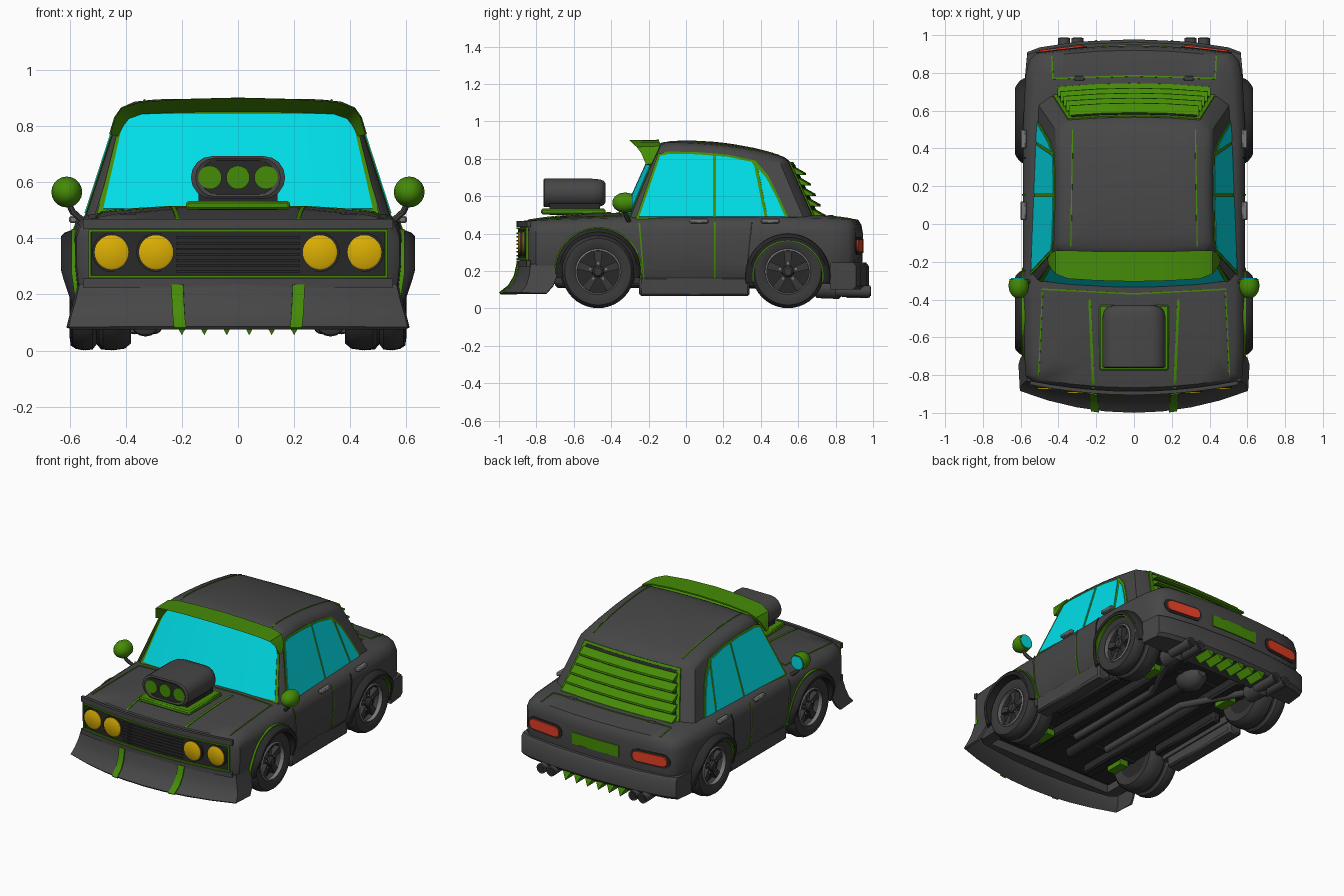
import bpy, bmesh, math
from mathutils import Vector
from mathutils.bvhtree import BVHTree

if "Cube" in bpy.data.objects:
    bpy.data.objects.remove(bpy.data.objects["Cube"])
def mat(name, *c):
    m = bpy.data.materials.new(name)
    m.diffuse_color = (*c, 1)
    m.use_nodes = True
    m.node_tree.nodes["Principled BSDF"].inputs["Base Color"].default_value = m.diffuse_color
    return m
BODY, BLACK = mat("body_grey", .062, .062, .062), mat("trim_black", .022, .022, .022)
TYRE, GREEN = mat("tyre_grey", .040, .040, .040), mat("green", .06, .26, .002)
CYAN, YELLOW = mat("glass_cyan", 0, .78, .86), mat("lamp_yellow", .72, .43, .001)
RED, GREY = mat("lamp_red", .78, .05, .018), mat("metal_grey", .19, .19, .19)
# helpers: geometry functions return (verts, faces), make() joins them into one object
def make(name, m, *parts, mirror=False, thick=0, bevel=0):
    bm = bmesh.new()
    for vs, fs in parts:
        for s in ((1, -1) if mirror else (1,)):
            bv = [bm.verts.new((p[0] * s, p[1], p[2])) for p in vs]
            for f in fs:
                bm.faces.new([bv[i] for i in dict.fromkeys(f)][::s])
    bmesh.ops.recalc_face_normals(bm, faces=bm.faces)
    me = bpy.data.meshes.new(name)
    bm.to_mesh(me)
    me.materials.append(m)
    o = bpy.data.objects.new(name, me)
    bpy.context.collection.objects.link(o)
    if thick:
        md = o.modifiers.new("thick", 'SOLIDIFY')
        md.thickness, md.offset = thick, 0
    if bevel:
        o.modifiers.new("bevel", 'BEVEL').width = bevel
    return o
def loft(rings, pair=False):   # pair: caps made of strips across the mirror plane
    n, k = len(rings[0]), len(rings)
    f = [(a*n+i, a*n+(i+1) % n, a*n+n+(i+1) % n, a*n+n+i) for a in range(k-1) for i in range(n)]
    for b in (0, (k-1)*n):
        f += [(b+i, b+i+1, b+(n-i-1) % n, b+(n-i) % n) for i in range(n//2)] if pair else [tuple(range(b, b+n))]
    return [p for r in rings for p in r], f
def grid(rows):
    n = len(rows[0])
    return [p for r in rows for p in r], [(a*n+i, a*n+i+1, a*n+n+i+1, a*n+n+i) for a in range(len(rows)-1) for i in range(n-1)]
sym = lambda half: half + [(-x, y, z) for x, y, z in half[-2:0:-1]]    # right half -> full ring
full = lambda r: [(-x, y, z) for x, y, z in r[:0:-1]] + r               # right half -> full row
box = lambda x0, x1, y0, y1, z0, z1: loft([[(x0, y0, z), (x1, y0, z), (x1, y1, z), (x0, y1, z)] for z in (z0, z1)])
def tube(path, r, n=14):
    path, rings = [Vector(p) for p in path], []
    for i, p in enumerate(path):
        q = (path[min(i+1, len(path)-1)] - path[max(i-1, 0)]).to_track_quat('Z', 'Y')
        rr = r[i] if isinstance(r, tuple) else r
        rings.append([tuple(p + q @ Vector((rr*math.cos(t*math.tau/n), rr*math.sin(t*math.tau/n), 0))) for t in range(n)])
    return loft(rings)
def lathe(prof, cy, cz, n=36, a0=0, a1=360):   # closed (r, x) profile about the x axis
    ang, k = [math.radians(a0 + (a1-a0)*i/n) for i in range(n+1)], len(prof)
    rings = [[(x, cy + r*math.cos(a), cz + r*math.sin(a)) for r, x in prof] for a in ang]
    if a1 - a0 < 360:
        return loft(rings)
    v, f = loft(rings[:-1])
    return v, f[:-2] + [((n-1)*k+i, (n-1)*k+(i+1) % k, (i+1) % k, i) for i in range(k)]
def capsule(cx, y, cz, hw, hh, s=1, n=8):
    return [(cx + s*d*(hw-hh+hh*math.cos(a)), y, cz + s*d*hh*math.sin(a)) for d in (1, -1) for a in [math.pi*i/n - math.pi/2 for i in range(n+1)]]
# lower body: stacked plan outlines, with wheel arches and floor pan cut out
FY = lambda x: -.892 + .18*x*x
RY = lambda x: .945 - .15*x*x
slope = lambda y: -.02*max(0, -.3-y)/.6 - .012*max(0, y-.6)/.3
def level(z, ins):
    wf, wr, iy = .575-ins, .555-ins, ins*(.5 if ins < .1 else 1)
    h = [(u*wf, FY(u*wf)+iy) for u in (0, .35, .65, .93)] + [(wf, FY(wf)+.03+iy)]
    h += [((w-ins), y*(1-ins)) for w, y in ((.58, -.7), (.585, -.45), (.588, 0), (.588, .5), (.575, .78))]
    h += [(wr, RY(wr)-.03-iy)] + [(u*wr, RY(u*wr)-iy) for u in (.93, .65, .35, 0)]
    return sym([(x, y, z + (slope(y) if z > .4 else 0)) for x, y in h])
LEVELS = ((.13, .04), (.2, .01), (.3, 0), (.42, 0), (.46, .014), (.487, .05), (.5, .14), (.513, .35))
body = make("body_shell", BODY, loft([level(*l) for l in LEVELS], True))
AX = (("front", -.47, .593), ("rear", .545, .6))       # axle y and outer tyre x
cutters = [make("arch_cutter", BLACK, *[lathe([(.001, .34), (.2, .34), (.2, .8), (.001, .8)], y, .2) for _, y, _ in AX], mirror=True),
           make("floor_cutter", BLACK, box(-.46, .46, -.8, .84, 0, .185))]
for c in cutters:
    md = body.modifiers.new("cut", 'BOOLEAN')
    md.operation, md.object, md.solver = 'DIFFERENCE', c, 'EXACT'
cut = bpy.data.meshes.new_from_object(body.evaluated_get(bpy.context.evaluated_depsgraph_get()))
body.modifiers.clear()
body.data = cut
for c in cutters:
    bpy.data.objects.remove(c)
# cabin: planar sides, bowed screens
S = lambda y, z: .532 - .31*(z-.49) - .04*(y+.1)
FS = lambda x, z: -.335 + .45*(z-.49) + .15*x*x
RS = lambda x, z: .705 - .47*(z-.48) - .12*x*x
drop = lambda y: .2*max(0, y+.1)**2
def cabin(z, s=1, lift=0, roof=False):
    zr = z - drop(RS(0, z)) if roof else z
    wf, wr = S(-.25, z)-.03, S(.6, zr)-.06
    h = [(u*wf, FS(u*wf, z), z) for u in (0, .5, 1)]
    for t in (0, .2, .45, .7, 1):
        y = FS(wf, z)+.04 + t*(RS(wr, zr)-.05-FS(wf, z)-.04)
        zz = z - drop(y) if roof else z
        h.append((S(y, zz), y, zz))
    h += [(u*wr, RS(u*wr, zr), zr) for u in (1, .5, 0)]
    return sym([(x*s, .2+(y-.2)*s, z+lift-drop(.2+(y-.2)*s)) for x, y, _ in h] if s < 1 else h)
shell = make("cabin_shell", BODY, loft([cabin(.45), cabin(.6), cabin(.84, roof=True)] + [cabin(.84, s, l, True) for s, l in
             ((.975, .02), (.94, .034), (.87, .047), (.7, .056), (.45, .061), (.15, .063))], True))
# side windows: green surround, then panes
side_plate = lambda poly, off: ([(S(y, z)+off, y, z) for y, z in poly], [tuple(range(len(poly)))])
make("side_window_frames", GREEN, side_plate([(-.27, .478), (-.15, .825), (-.1, .838), (.06, .835), (.22, .822),
     (.37, .79), (.44, .71), (.5, .59), (.55, .478)], .003), mirror=True, thick=.004)
make("side_windows", CYAN, side_plate([(-.25, .49), (-.138, .815), (-.09, .826), (.06, .823), (.145, .816), (.145, .49)], .007),
     side_plate([(.16, .49), (.16, .815), (.22, .81), (.35, .783), (.365, .76), (.42, .49)], .007),
     side_plate([(.435, .49), (.385, .75), (.43, .695), (.485, .59), (.53, .49)], .007), mirror=True, thick=.004)
# windscreen
screen = lambda rows, off: grid([[(u*w/8, FS(u*w/8, z)-off, z) for u in range(-8, 9)] for z, w in rows])
make("windscreen_frame", GREEN, screen([(.488, .502), (.85, .412)], .003), thick=.004)
make("windscreen", CYAN, screen([(.505, .48), (.79, .415), (.82, .4), (.842, .375)], .007), thick=.004)
# sun visor: top sheet and underside wrapping the top of the windscreen
fr = [(0, -.3, .9), (.2, -.295, .895), (.35, -.285, .884), (.415, -.26, .862), (.435, -.235, .83), (.452, -.21, .77)]
bk = [(0, -.145, .897), (.2, -.145, .892), (.35, -.14, .882), (.413, -.14, .864), (.437, -.155, .83), (.455, -.185, .77)]
un = [(x, FS(x, z)-.008, z) for x, z in ((0, .855), (.2, .853), (.34, .847), (.39, .83), (.41, .805), (.432, .765))]
make("sun_visor", GREEN, grid([full(bk), full(fr), full(un)]), thick=.009)
# rear louvres on the back screen
lw = lambda z: .42 - .28*(z-.48)
strip = lambda z, off, w: [(u*w, RS(u*w, z)+off, z) for u in (-1, -.5, 0, .5, 1)]
make("rear_louvre_frame", GREEN, grid([strip(z, .006, lw(z)+.014) for z in (.475, .782)]), thick=.008)
make("rear_screen", BLACK, grid([strip(z, .011, lw(z)-.01) for z in (.49, .768)]), thick=.004)
lou = [[strip(z+dz, off, lw(z)-.012) for dz, off in ((.044, .008), (.012, .05), (0, .046), (.004, .008))] for z in [.488+i*.056 for i in range(5)]]
make("rear_louvres", GREEN, *[loft([[r[j] for r in rows] for j in range(5)]) for rows in lou])
# thin seam lines draped on the upper surfaces
trees = [BVHTree.FromPolygons([v.co for v in o.data.vertices], [tuple(p.vertices) for p in o.data.polygons]) for o in (body, shell)]
def drape(x0, y0, x1, y1, w=.005, n=16):
    d, rows = Vector((y0-y1, x1-x0, 0)).normalized()*w, []
    for i in range(n+1):
        pts = [(x0+(x1-x0)*i/n+d.x*s, y0+(y1-y0)*i/n+d.y*s) for s in (-1, 1)]
        hits = [[t.ray_cast(Vector((x, y, 2)), Vector((0, 0, -1)))[0] for t in trees] for x, y in pts]
        rows.append([(x, y, max([h.z for h in hh if h] or [.45])+.003) for (x, y), hh in zip(pts, hits)])
    return grid(rows)
make("hood_seams", GREEN, drape(.215, -.87, .235, -.4, .007), drape(.505, -.8, .485, -.36, .003), drape(0, -.37, .49, -.345, .004), mirror=True, thick=.004)
make("roof_seams", GREEN, drape(.335, -.12, .325, .5, .003), mirror=True, thick=.004)
make("trunk_seams", GREEN, drape(.43, .77, .435, .89, .004), drape(0, .785, .43, .77, .004), mirror=True, thick=.004)
make("trunk_hinges", BODY, box(.26, .32, .755, .785, .47, .5), mirror=True, bevel=.008)
# door seams following the body side, handles and sills
SIDE = ((.15, .558), (.2, .578), (.3, .588), (.42, .588), (.46, .574))
seam = lambda y, dy=0: grid([[(x+.002, y+dy*(z-.15)+e, z) for e in (-.004, .004)] for z, x in SIDE])
make("door_seams", GREEN, seam(.155), seam(-.225, -.08), mirror=True, thick=.004)
make("rear_door_outlines", BLACK, seam(.32, .1), mirror=True, thick=.004)
make("door_handles", GREY, box(.57, .602, .02, .12, .455, .48), box(.57, .602, .4, .5, .455, .48), mirror=True, bevel=.006)
make("sills", BODY, box(.47, .565, -.25, .34, .065, .17), mirror=True, bevel=.012)
# front: grille, lamps, chin spoiler
def front_plate(x0, x1, z0, z1, off, n=10):
    return grid([[(x, FY(x)-off, z) for x in [x0+(x1-x0)*i/n for i in range(n+1)]] for z in (z0, z1)])
make("grille_panel", BLACK, front_plate(-.525, .525, .262, .425, .004), thick=.006)
make("grille_slats", BLACK, *[front_plate(-.22, .22, z, z+.008, .009) for z in [.278+.02*i for i in range(7)]], thick=.008)
make("grille_frame", GREEN, *[front_plate(-.53, .53, z, z+.009, .008) for z in (.259, .423)],
     *[front_plate(x, x+.009, .259, .432, .008, 1) for x in (.523, -.532)], thick=.014)
make("hood_lip", BODY, front_plate(-.55, .55, .434, .468, .003), front_plate(-.55, .55, .225, .256, .005), thick=.02)
lamps = ((.45, .35), (.292, .35))
make("headlight_bezels", BLACK, *[tube([(x, -.8, z), (x, FY(x)-.014, z)], .07, 28) for x, z in lamps], mirror=True)
make("headlights", YELLOW, *[tube([(x, -.8, z), (x, FY(x)-.018, z), (x, FY(x)-.022, z)], (.061, .061, .055), 28) for x, z in lamps], mirror=True)
CH = ((.235, -.9, .56, -.825, -.68), (.17, -.915, .575, -.835, -.69), (.12, -.945, .59, -.85, -.71), (.08, -.995, .6, -.88, -.745))
chin = lambda x, l: (x, l[1]+(l[3]-l[1])*(abs(x)/l[2])**2, l[0])
make("chin_spoiler", BODY, grid([full([chin(u*l[2], l) for u in (0, .25, .5, .75, 1)] + [(l[2]+.005, l[4], l[0])]) for l in CH]), thick=.014)
make("chin_stripes", GREEN, grid([[(x, y-.011, z) for x, y, z in (chin(.185+.01*k, l), chin(.228+.01*k, l))]
     for k, l in zip((1, .7, .4, 0), CH)]), mirror=True, thick=.008)
# supercharger
make("blower_base", GREEN, box(-.185, .185, -.775, -.43, .502, .533), bevel=.008)
make("blower_neck", BLACK, box(-.14, .14, -.73, -.46, .5, .56))
make("blower_scoop", BODY, loft([capsule(0, y, .617, .168, .076, s) for y, s in ((-.742, .78), (-.757, .8), (-.763, .9),
     (-.757, 1), (-.5, 1), (-.46, .95), (-.44, .85), (-.43, .65))]))
make("blower_mouth", BLACK, loft([capsule(0, y, .617, .168, .076, .8) for y in (-.74, -.755)]))
make("blower_intakes", GREEN, *[tube([(x, -.74, .617), (x, -.762, .617)], .042, 20) for x in (-.1, 0, .1)])
# mirrors
make("mirror_housings", GREEN, tube([(.61, y, .565) for y in (-.392, -.38, -.357, -.325, -.29)], (.015, .034, .049, .055, .048), 20), mirror=True)
make("mirror_glass", CYAN, tube([(.61, -.295, .565), (.61, -.287, .565)], .042, 20), mirror=True)
make("mirror_stalks", BODY, tube([(.605, -.33, .53), (.59, -.32, .495), (.545, -.3, .455)], .012, 8), mirror=True)
# rear: bumper, lamps, exhausts, diffuser
RB = [(0, .978), (.3, .965), (.5, .935), (.565, .91), (.578, .77), (.54, .77), (.5, .85), (0, .88)]
make("rear_bumper", BODY, loft([sym([(x, y+e*(y > .9), z) for x, y in RB]) for z, e in ((.1, -.02), (.12, 0), (.225, 0), (.245, -.015))], True))
rear_cap = lambda hw, hh, d: loft([[(x, RY(x)+k, z) for x, _, z in capsule(.385, 0, .335, hw, hh)] for k in (-.02, d)])
make("tail_lamp_rims", BLACK, rear_cap(.135, .046, .004), mirror=True)
make("tail_lamps", RED, rear_cap(.118, .033, .012), mirror=True)
make("rear_plate", GREEN, grid([[(x, RY(x)+.002, z) for x in (-.17, -.085, 0, .085, .17)] for z in (.295, .37)]), thick=.006)
make("exhaust_tips", BODY, *[tube([(x, .8, .095), (x, .985, .09)], .032, 16) for x in (.3, .37)], mirror=True)
make("exhaust_bores", BLACK, *[tube([(x, .98, .09), (x, .988, .09)], .024, 16) for x in (.3, .37)], mirror=True)
make("diffuser_spikes", GREEN, *[loft([[(x-.033, y, .115), (x+.033, y, .115), (x, y+.02, .055)] for y in (.84, .955)]) for x in [-.2+.08*i for i in range(6)]])
# wheels and arches
taper = lambda g: ([(.565+(x-.565)*min(1, max(0, (z-.08)/.2)), y, z) for x, y, z in g[0]], g[1])   # flares fade into the body low down
for nm, y, xo in AX:
    R, cz = .195, .196
    tread = [(.118, -.015), (.15, 0), (.178, -.004), (R-.005, -.022), (R, -.05), (R-.003, -.075), (R-.02, -.088), (R-.02, -.098),
             (R-.003, -.112), (R, -.15), (R-.006, -.19), (.17, -.212), (.118, -.2)]
    make(nm + "_tyres", TYRE, lathe([(r, xo+d) for r, d in tread], y, cz, 40), mirror=True)
    make(nm + "_rims", GREY, lathe([(r, xo+d) for r, d in ((.122, -.01), (.122, -.03), (.112, -.03), (.113, -.004))], y, cz), mirror=True)
    make(nm + "_brake_drums", BLACK, tube([(xo-.2, y, cz), (xo-.065, y, cz)], .12, 28), mirror=True)
    dirs = [(math.cos(a), math.sin(a)) for a in [math.tau*i/5 + math.pi/2 for i in range(5)]]
    make(nm + "_spokes", TYRE, tube([(xo-.09, y, cz), (xo-.02, y, cz), (xo-.01, y, cz)], (.034, .03, .02), 14), *[loft([[(x, y+r*c-t*s, cz+r*s+t*c)
         for r, t in ((.02, -.014), (.113, -.022), (.113, .022), (.02, .014))] for x in (xo-.08, xo-.03)]) for c, s in dirs], mirror=True)
    make(nm + "_lug_nuts", GREY, *[tube([(xo+d, y+.045*c, cz+.045*s) for d in (-.035, -.022)], .007, 6) for c, s in dirs], mirror=True)
    fz, r, x = (.2, .229, .594) if nm == "front" else (.172, .187, .622)
    flare = [(.228, .57), (.227, .6), (.22, .618), (.208, .63), (.19, .628), (.19, .57)]
    make(nm + "_arch_flares", BLACK, taper(lathe(flare, y, fz, 28, -10, 190)), mirror=True)
    make(nm + "_arch_trim", GREEN, taper(lathe([(r-.004, x-.03), (r+.005, x-.03), (r+.005, x), (r-.004, x)], y, fz, 28, -10, 190)), mirror=True)
    make(nm + "_axle", BLACK, tube([(-.45, y, cz), (.45, y, cz)], .03, 12))
    make(nm + "_suspension_arm", GREEN, box(.26, .32, y-.09, y+.03, .1, .14), mirror=True)
# underside
make("floor_pan", BLACK, box(-.455, .455, -.78, .83, .175, .19))
make("floor_rails", BLACK, box(.18, .25, -.7, .75, .11, .18), box(.36, .42, -.24, .32, .11, .18), mirror=True, bevel=.012)
make("drive_shaft", BLACK, tube([(0, -.6, .15), (0, .5, .15)], .035, 12))
make("differential", BODY, tube([(0, y, .17) for y in (.44, .47, .545, .61, .64)], (.03, .065, .085, .065, .03), 16))
make("exhaust_pipes", BODY, tube([(.12, -.4, .13), (.12, .3, .13), (.3, .68, .115), (.335, .85, .1)], .022, 10), mirror=True)
make("mufflers", BODY, tube([(.33, .68, .11), (.33, .7, .11), (.33, .82, .105), (.33, .84, .105)], (.03, .055, .055, .03), 16), mirror=True)
# bake modifiers, then smooth shading with sharp edges kept
bpy.ops.object.select_all(action='SELECT')
bpy.context.view_layer.objects.active = body
bpy.ops.object.convert(target='MESH')
bpy.ops.object.shade_smooth_by_angle(angle=math.radians(38))
